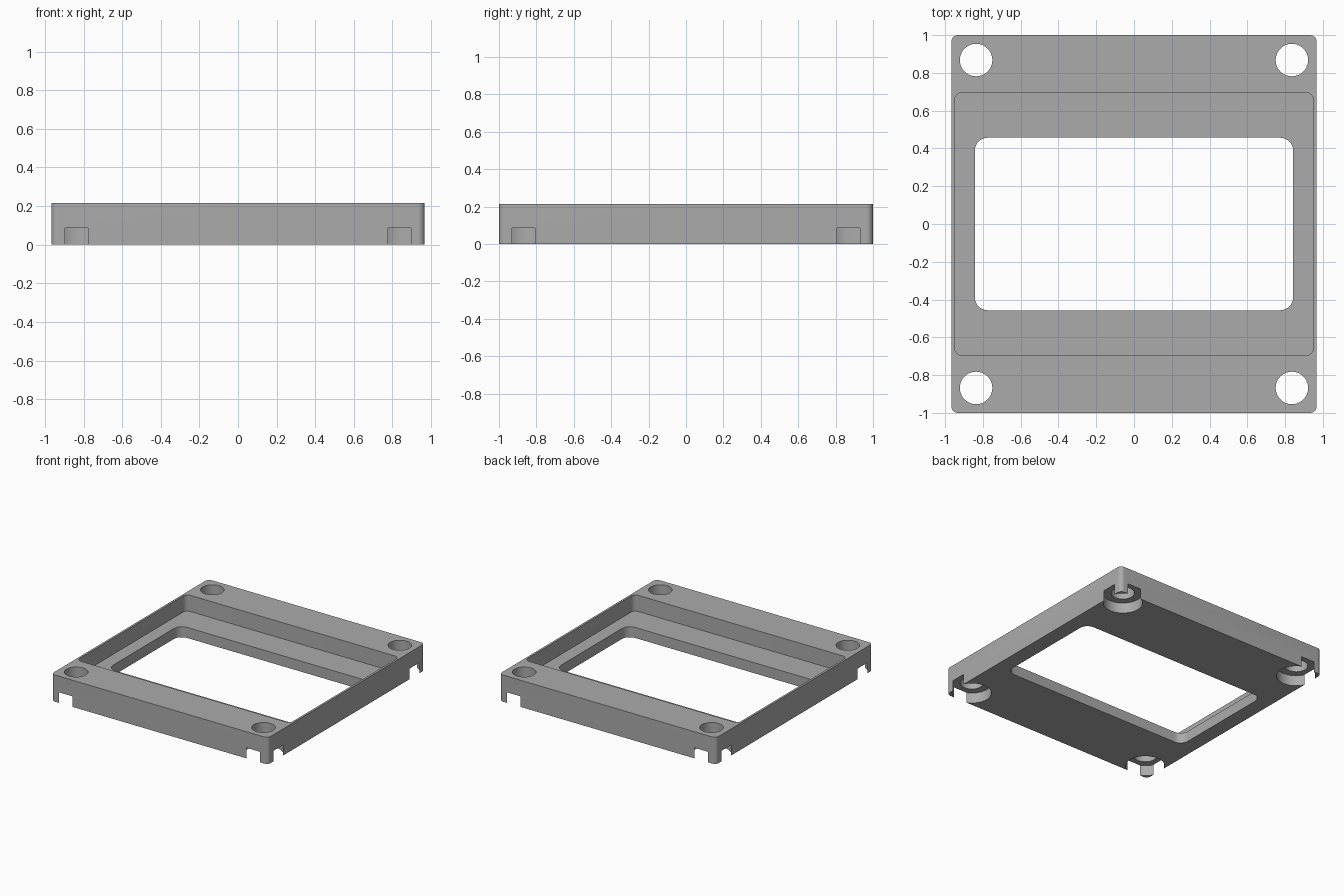
import bpy
import bmesh
import math

cube = bpy.data.objects.get("Cube")
if cube:
    bpy.data.objects.remove(cube, do_unlink=True)

W, D, H = 1.934, 2.0, 0.215      # outer size
FLOOR = 0.085                    # height of recess floor and foot pockets
HOLE_X, HOLE_Y = 0.836, 0.868    # corner hole centres

grey = bpy.data.materials.new("plain grey")
grey.use_nodes = True
grey.diffuse_color = (0.41, 0.41, 0.41, 1)
grey.node_tree.nodes["Principled BSDF"].inputs["Base Color"].default_value = grey.diffuse_color


def rounded_outline(w, d, r, steps=8):
    """Counter-clockwise outline of a rectangle with rounded corners."""
    points = []
    for i, (sx, sy) in enumerate([(1, 1), (-1, 1), (-1, -1), (1, -1)]):
        for k in range(steps + 1):
            a = math.pi / 2 * (i + k / steps)
            points.append((sx * (w / 2 - r) + r * math.cos(a),
                           sy * (d / 2 - r) + r * math.sin(a)))
    return points


def circle_outline(x, y, r, steps=64):
    return [(x + r * math.cos(math.tau * k / steps),
             y + r * math.sin(math.tau * k / steps)) for k in range(steps)]


def prism(name, outline, z0, z1):
    """Extrude an outline from z0 up to z1."""
    bm = bmesh.new()
    face = bm.faces.new([bm.verts.new((x, y, z0)) for x, y in outline])
    top = bmesh.ops.extrude_face_region(bm, geom=[face])["geom"]
    verts = [v for v in top if isinstance(v, bmesh.types.BMVert)]
    bmesh.ops.translate(bm, verts=verts, vec=(0, 0, z1 - z0))
    bmesh.ops.recalc_face_normals(bm, faces=bm.faces)
    mesh = bpy.data.meshes.new(name)
    bm.to_mesh(mesh)
    bm.free()
    mesh.materials.append(grey)
    obj = bpy.data.objects.new(name, mesh)
    bpy.context.collection.objects.link(obj)
    return obj


# Solid frame block
frame = prism("bezel_frame", rounded_outline(W, D, 0.035), 0, H)

# Wide recess in the top, and the window through its floor
cutters = [
    prism("recess_cutter", rounded_outline(1.90, 1.392, 0.04), FLOOR, H + 0.1),
    prism("window_cutter", rounded_outline(1.686, 0.914, 0.07), -0.1, H + 0.1),
]

# Corner holes, each with a wide pocket below that breaks through the side walls
for sx in (-1, 1):
    for sy in (-1, 1):
        x, y = sx * HOLE_X, sy * HOLE_Y
        cutters.append(prism("hole_cutter", circle_outline(x, y, 0.086), -0.1, H + 0.1))
        cutters.append(prism("pocket_cutter", circle_outline(x, y, 0.145), -0.1, FLOOR))

for cutter in cutters:
    mod = frame.modifiers.new(cutter.name, 'BOOLEAN')
    mod.operation = 'DIFFERENCE'
    mod.solver = 'EXACT'
    mod.object = cutter

# Bake the cuts, then drop the cutters
bpy.context.view_layer.update()
depsgraph = bpy.context.evaluated_depsgraph_get()
mesh = bpy.data.meshes.new_from_object(frame.evaluated_get(depsgraph))
frame.modifiers.clear()
frame.data = mesh
for cutter in cutters:
    bpy.data.objects.remove(cutter, do_unlink=True)

# Smooth the rounded walls, keep the edges crisp
bpy.ops.object.select_all(action='DESELECT')
frame.select_set(True)
bpy.context.view_layer.objects.active = frame
bpy.ops.object.shade_smooth_by_angle(angle=math.radians(30))
